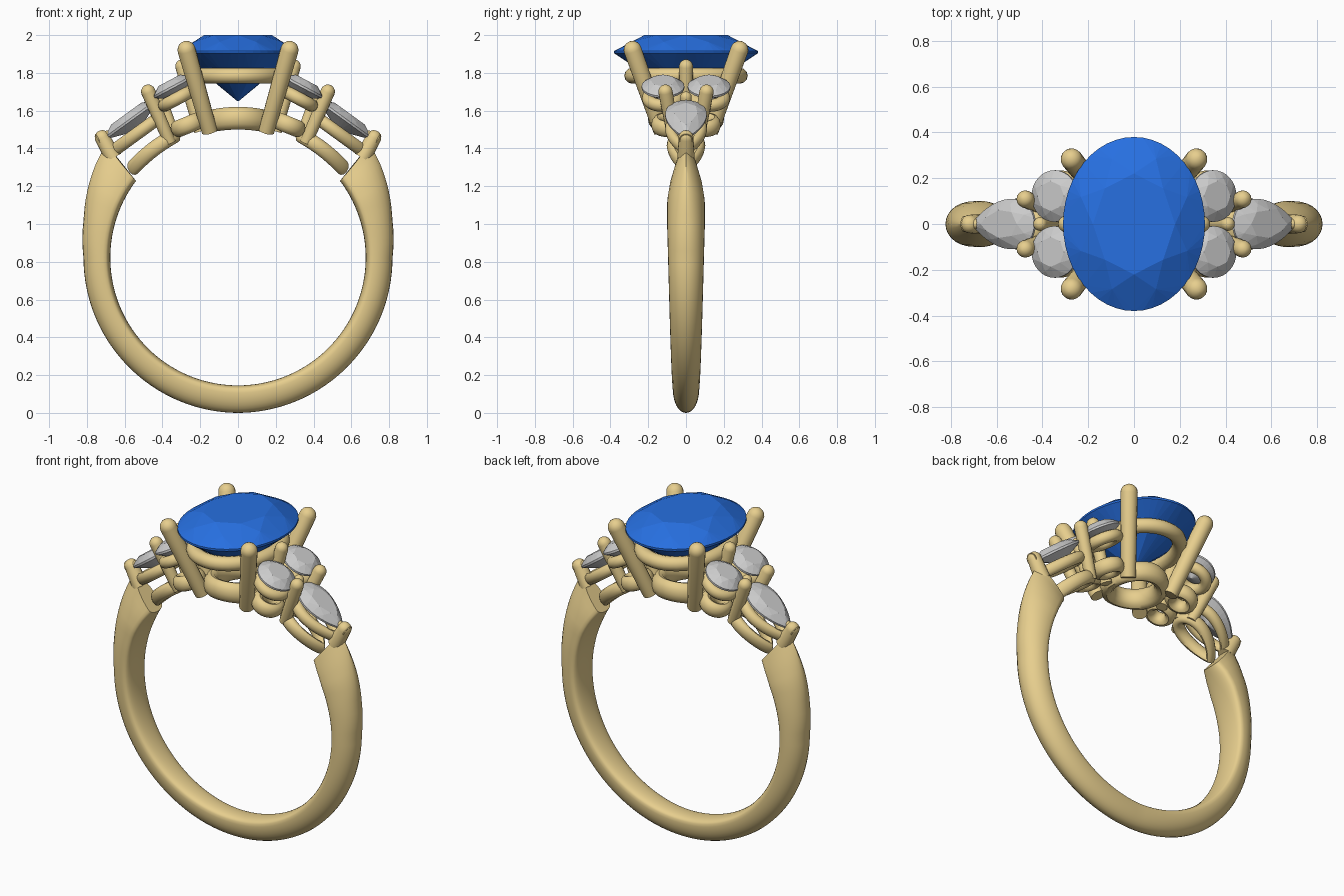
import bpy, bmesh
from math import sin, cos, pi, radians, copysign
from mathutils import Matrix, Vector

if "Cube" in bpy.data.objects:
    bpy.data.objects.remove(bpy.data.objects["Cube"])

CZ, RI = 0.8215, 0.676            # finger hole centre height and radius


def material(name, col):
    m = bpy.data.materials.new(name)
    m.diffuse_color = col
    m.use_nodes = True
    m.node_tree.nodes["Principled BSDF"].inputs["Base Color"].default_value = m.diffuse_color
    return m


GOLD = material("gold", (0.80, 0.62, 0.27, 1))
BLUE = material("blue_stone", (0.02, 0.16, 0.75, 1))


def finish(name, bm, mat=None, smooth=True):
    bmesh.ops.recalc_face_normals(bm, faces=bm.faces)
    me = bpy.data.meshes.new(name)
    bm.to_mesh(me)
    bm.free()
    ob = bpy.data.objects.new(name, me)
    bpy.context.collection.objects.link(ob)
    if mat:
        me.materials.append(mat)
    if smooth:
        bpy.ops.object.select_all(action='DESELECT')
        bpy.context.view_layer.objects.active = ob
        ob.select_set(True)
        bpy.ops.object.shade_smooth_by_angle(angle=radians(40))
    return ob


def skin(name, loops, closed=False, mat=GOLD):
    """Bridge equal-sized loops of points into one surface."""
    bm = bmesh.new()
    rows = [[bm.verts.new(p) for p in lp] for lp in loops]
    n, m = len(rows), len(rows[0])
    for i in range(n if closed else n - 1):
        a, b = rows[i], rows[(i + 1) % n]
        for j in range(m):
            k = (j + 1) % m
            bm.faces.new((a[j], a[k], b[k], b[j]))
    if not closed:
        bm.faces.new(rows[0])
        bm.faces.new(rows[-1])
    return finish(name, bm, mat)


def frame(s, x, y, z, tilt):
    """Placement on side s, local x pointing outward and down by tilt."""
    a = radians(tilt)
    return Matrix(((s * cos(a), 0, s * sin(a), s * x), (0, 1, 0, y),
                   (-sin(a), 0, cos(a), z), (0, 0, 0, 1)))


def oval(t):
    return cos(t), sin(t)


def pear(t):
    return cos(t), sin(t) * abs(sin(t / 2)) ** 0.7 / 0.82


def ring(name, shape, a, b, tr, tz, mtx, bend=0):
    """Wire ring following an outline; tr/tz are half thicknesses."""
    loops = []
    for i in range(48):
        x, y = shape(2 * pi * i / 48)
        lp = []
        for j in range(12):
            p = 2 * pi * j / 12
            px, py = x * (a + tr * cos(p)), y * (b + tr * cos(p))
            lp.append(mtx @ Vector((px, py, tz * sin(p) - bend * px * px)))
        loops.append(lp)
    return skin(name, loops, True)


def prong(name, base, tip, r0, r1):
    """Tapered claw with a rounded tip."""
    base, tip = Vector(base), Vector(tip)
    d = tip - base
    ln = d.length
    q = d.to_track_quat('Z', 'Y')
    prof = [(r0, 0), (r1, ln - r1)]
    prof += [(r1 * cos(k * pi / 10), ln - r1 + r1 * sin(k * pi / 10)) for k in (1, 2, 3, 4)]
    prof.append((r1 * 0.06, ln))
    return skin(name, [[base + q @ Vector((r * cos(j * pi / 8), r * sin(j * pi / 8), h))
                        for j in range(16)] for r, h in prof])


def gem(name, shape, a, b, crown, depth, mtx, mat=None, n=32):
    """Brilliant cut: hull of table, crown, girdle, pavilion and culet points."""
    bm = bmesh.new()
    levels = [(0.58, crown, 8, 0), (0.81, crown * 0.6, 8, 0.5), (1, 0.006, n, 0),
              (1, -0.006, n, 0), (0.55, -depth * 0.49, 8, 0.5), (0.01, -depth, 8, 0)]
    for sc, z, k, off in levels:
        for i in range(k):
            x, y = shape(2 * pi * (i + off) / k)
            bm.verts.new(mtx @ Vector((a * sc * x, b * sc * y, z)))
    res = bmesh.ops.convex_hull(bm, input=bm.verts)
    bmesh.ops.delete(bm, geom=[v for v in res["geom_interior"] if v.is_valid], context='VERTS')
    return finish(name, bm, mat, smooth=False)


def lerp_table(tab, t):
    for (t0, *v0), (t1, *v1) in zip(tab, tab[1:]):
        if t <= t1:
            f = (t - t0) / (t1 - t0)
            return [p + (q - p) * f for p, q in zip(v0, v1)]
    return tab[-1][1:]


# Shank: angle, outer radius, half width, ridge sharpness, end skew
TAB = [(-90, .8215, .066, 1, 0), (-45, .818, .08, 1, 0), (0, .818, .095, 1, 0),
       (14, .842, .10, 1, 0), (25, .876, .10, 1.15, 0), (32, .903, .085, 1.4, 8),
       (37, .92, .062, 1.6, 16)]
shank = []
N = 96
for i in range(N + 1):
    u = -1 + 2 * i / N
    s = copysign(1, u)
    ang = -90 + 127 * abs(u)
    ro, w, p, skew = lerp_table(TAB, ang)
    lp = []
    for j in range(28):
        f = 2 * pi * j / 28
        c, sn = cos(f), sin(f)
        if sn >= 0:
            r = RI + 0.04 + (ro - RI - 0.04) * sn
            y = w * copysign(abs(c) ** p, c)
        else:
            r = RI + 0.04 - 0.04 * abs(sn) ** 0.6
            y = w * c
        th = radians(ang + skew * (r - RI))
        lp.append((s * r * cos(th), y, CZ + r * sin(th)))
    shank.append(lp)
skin("shank", shank)

# Centre stone and its basket
gem("centre_stone", oval, 0.31, 0.38, 0.09, 0.26, Matrix.Translation((0, 0, 1.91)), BLUE, 48)
ring("centre_seat", oval, 0.225, 0.285, 0.042, 0.042, Matrix.Translation((0, 0, 1.785)))
ring("centre_base_ring", oval, 0.145, 0.16, 0.042, 0.06,
     Matrix.Translation((0, 0, 1.56)), 0.72)

for s, side in ((-1, "left"), (1, "right")):
    for e, end in ((-1, "front"), (1, "back")):
        tag = f"{side}_{end}"
        prong(f"{tag}_centre_prong", (s * .15, e * .13, 1.49), (s * .285, e * .298, 1.965),
              0.042, 0.048)
        # Round side stones with upper and lower rings
        gem(f"{tag}_round_stone", oval, .113, .113, .04, .075, frame(s, .345, e * .122, 1.725, 28))
        ring(f"{tag}_round_seat", oval, .08, .08, .032, .034, frame(s, .32, e * .122, 1.665, 28))
        ring(f"{tag}_round_base_ring", oval, .062, .062, .032, .045,
             frame(s, .265, e * .09, 1.525, 22))
        # Claw shared by a round and the pear
        prong(f"{tag}_side_prong", (s * .36, e * .06, 1.43), (s * .49, e * .115, 1.735),
              .032, .038)
    # Claws on the centre line
    prong(f"{side}_inner_prong", (s * .20, 0, 1.49), (s * .305, 0, 1.87), .032, .037)
    prong(f"{side}_middle_prong", (s * .33, 0, 1.45), (s * .42, 0, 1.70), .028, .03)
    # Pear stone with upper and lower rings
    gem(f"{side}_pear_stone", pear, .168, .11, .04, .07, frame(s, .568, 0, 1.552, 36))
    ring(f"{side}_pear_seat", pear, .145, .08, .032, .034, frame(s, .535, 0, 1.478, 36))
    ring(f"{side}_pear_base_ring", pear, .135, .072, .03, .04, frame(s, .455, 0, 1.39, 38), .6)
    # Shoulder tip claw gripping the pear point
    prong(f"{side}_tip_prong", (s * .66, 0, 1.35), (s * .738, 0, 1.492), .045, .04)
    prong(f"{side}_tip_claw", (s * .74, 0, 1.445), (s * .672, 0, 1.485), .036, .022)
